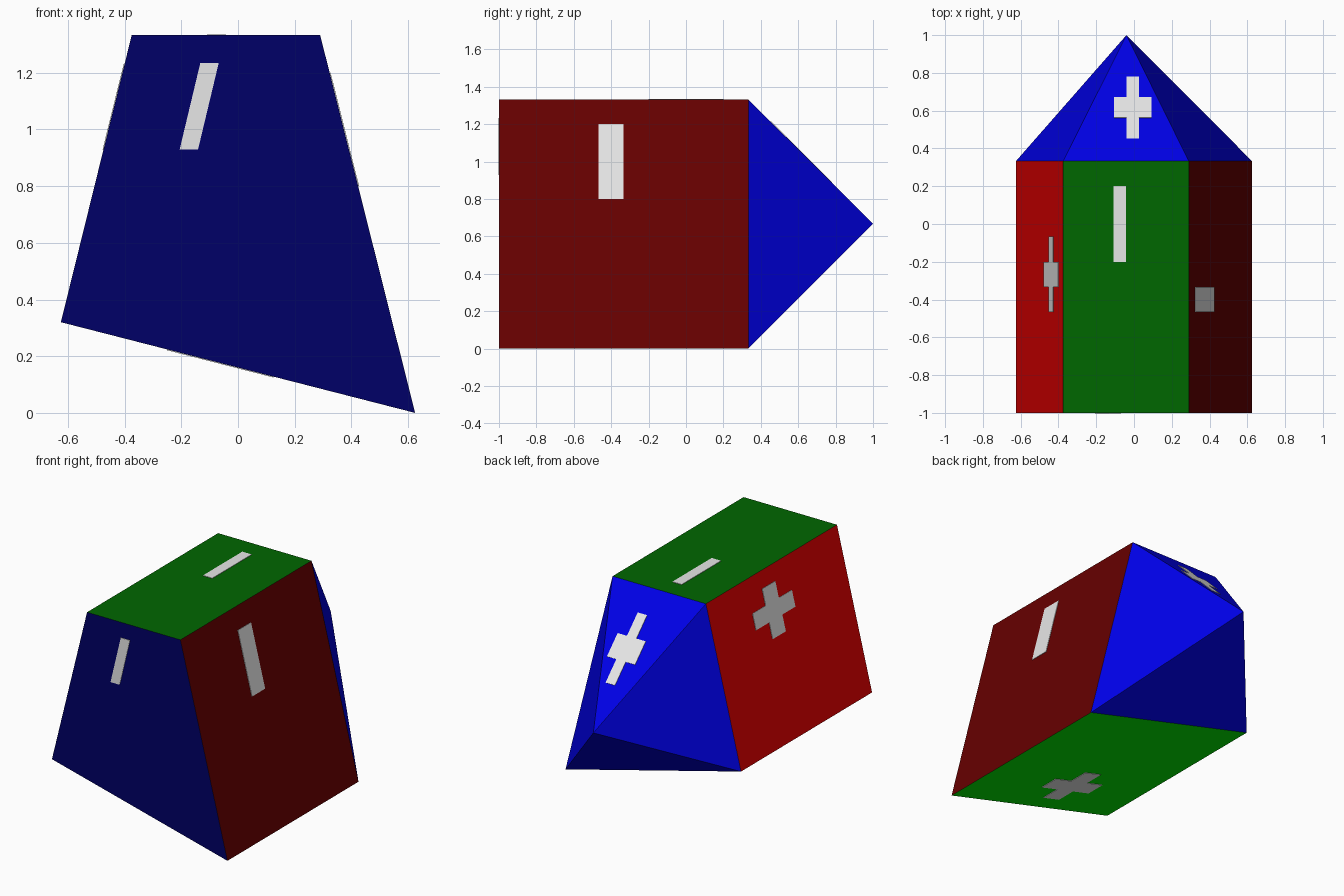
import bpy, bmesh
from mathutils import Vector

if "Cube" in bpy.data.objects:
    bpy.data.objects.remove(bpy.data.objects["Cube"])


def material(name, colour):
    m = bpy.data.materials.new(name)
    m.diffuse_color = (*colour, 1)
    m.use_nodes = True
    m.node_tree.nodes["Principled BSDF"].inputs["Base Color"].default_value = m.diffuse_color
    return m


DARK = 0.135
colours = [
    material("dark red", (DARK, 0, 0)), material("red", (1, 0, 0)),
    material("dark green", (0, DARK, 0)), material("green", (0, 1, 0)),
    material("dark blue", (0, 0, DARK)), material("blue", (0, 0, 1)),
]
white = material("white", (1, 1, 1))


def add_object(name, bm, mats):
    mesh = bpy.data.meshes.new(name)
    bm.to_mesh(mesh)
    bm.free()
    for m in mats:
        mesh.materials.append(m)
    obj = bpy.data.objects.new(name, mesh)
    bpy.context.collection.objects.link(obj)
    return obj


# Body: skewed four-sided profile swept back, closed with a pyramid
profile = [(-0.625, 0.32), (0.625, 0.0), (0.29, 1.333), (-0.375, 1.333)]
bm = bmesh.new()
front = [bm.verts.new((x, -1, z)) for x, z in profile]
back = [bm.verts.new((x, 0.333, z)) for x, z in profile]
apex = bm.verts.new((-0.04, 1, 0.667))
bm.faces.new(front)
for i in range(4):
    j = (i + 1) % 4
    bm.faces.new((front[i], back[i], back[j], front[j]))
    bm.faces.new((back[i], apex, back[j]))
bmesh.ops.recalc_face_normals(bm, faces=bm.faces)

# Colour by direction: each side of each axis has its own colour
for f in bm.faces:
    n = f.normal
    if len(f.verts) == 3:
        f.material_index = 5
    elif n.y < -0.9:
        f.material_index = 4
    elif abs(n.x) > abs(n.z):
        f.material_index = 0 if n.x > 0 else 1
    else:
        f.material_index = 2 if n.z > 0 else 3
add_object("body", bm, colours)

# Painted marks: thin white plates, outlines counted in grid cells
BAR = [(-.5, -1.5), (.5, -1.5), (.5, 1.5), (-.5, 1.5)]
CROSS = [(-.5, -1.5), (.5, -1.5), (.5, -.5), (1.5, -.5), (1.5, .5), (.5, .5),
         (.5, 1.5), (-.5, 1.5), (-.5, .5), (-1.5, .5), (-1.5, -.5), (-.5, -.5)]


def mark(name, outline, centre, u, v):
    c, u, v = Vector(centre), Vector(u), Vector(v)
    n = u.cross(v).normalized()
    if n.dot(c - Vector((0, 0, 0.667))) < 0:
        n.negate()
    bm = bmesh.new()
    face = bm.faces.new([bm.verts.new(c + u * a + v * b - n * 0.001)
                         for a, b in outline])
    ext = bmesh.ops.extrude_face_region(bm, geom=[face])["geom"]
    bmesh.ops.translate(bm, vec=n * 0.004,
                        verts=[g for g in ext if isinstance(g, bmesh.types.BMVert)])
    bmesh.ops.recalc_face_normals(bm, faces=bm.faces)
    add_object(name, bm, [white])


CELL = 0.1333
mark("right_bar", BAR, (0.374, -0.4, 1.0), (0, CELL, 0), (-0.0335, 0, CELL))
mark("left_cross", CROSS, (-0.4375, -0.267, 1.08), (0, CELL, 0), (0.025, 0, 0.1013))
mark("top_bar", BAR, (-0.076, 0, 1.333), (0.0665, 0, 0), (0, CELL, 0))
mark("bottom_cross", CROSS, (-0.0625, -0.667, 0.176), (-0.125, 0, 0.032), (0, CELL, 0))
mark("front_bar", BAR, (-0.137, -1, 1.082), (0.065, 0, 0), (0.0243, 0, 0.1017))
mark("back_cross", CROSS, (-0.007, 0.615, 1.051), (0.0667, 0, 0), (0, 0.109, -0.109))
